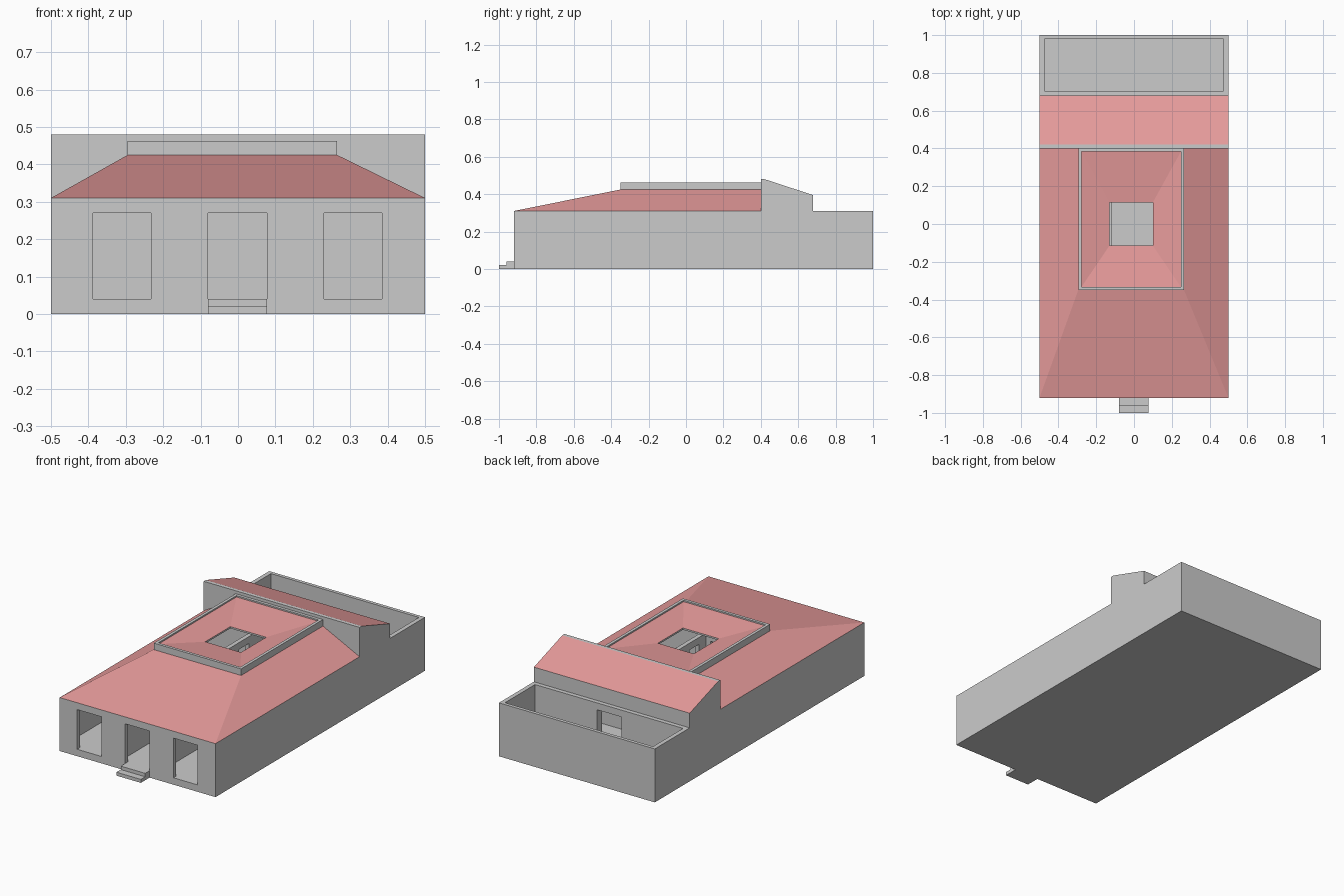
import bpy

if "Cube" in bpy.data.objects:
    bpy.data.objects.remove(bpy.data.objects["Cube"])

red = bpy.data.materials.new("roof_tile")
red.diffuse_color = (0.8, 0.33, 0.33, 1)
red.use_nodes = True
red.node_tree.nodes["Principled BSDF"].inputs["Base Color"].default_value = red.diffuse_color
grey = bpy.data.materials.new("plaster")
grey.diffuse_color = (0.8, 0.8, 0.8, 1)
grey.use_nodes = True
grey.node_tree.nodes["Principled BSDF"].inputs["Base Color"].default_value = grey.diffuse_color


def make(name, verts, faces, red_faces=()):
    me = bpy.data.meshes.new(name)
    me.from_pydata(verts, [], faces)
    if red_faces:
        me.materials.append(grey)
        me.materials.append(red)
        for i in red_faces:
            me.polygons[i].material_index = 1
    ob = bpy.data.objects.new(name, me)
    bpy.context.collection.objects.link(ob)
    return ob


def prism(name, pts, a, b, axis, red_sides=()):
    """Extrude a profile of (u, z) points from a to b along axis."""
    n = len(pts)
    place = (lambda u, z, t: (u, t, z)) if axis == "y" else (lambda u, z, t: (t, u, z))
    verts = [place(u, z, t) for t in (a, b) for u, z in pts]
    if axis == "y":
        sides = [(i, i + n, (i + 1) % n + n, (i + 1) % n) for i in range(n)]
        caps = [tuple(range(n)), tuple(range(2 * n - 1, n - 1, -1))]
    else:
        sides = [(i, (i + 1) % n, (i + 1) % n + n, i + n) for i in range(n)]
        caps = [tuple(range(n - 1, -1, -1)), tuple(range(n, 2 * n))]
    ob = make(name, verts, sides + caps, red_sides)
    # consistent outward normals whatever the profile direction
    import bmesh
    bm = bmesh.new()
    bm.from_mesh(ob.data)
    bmesh.ops.recalc_face_normals(bm, faces=bm.faces)
    bm.to_mesh(ob.data)
    bm.free()
    return ob


def wall(name, u0, u1, a, b, axis, openings=()):
    """Wall standing on the floor, with doorways cut up from floor level."""
    pts = [(u0, FLOOR)]
    for l, r in openings:
        pts += [(l, FLOOR), (l, HEAD), (r, HEAD), (r, FLOOR)]
    pts += [(u1, FLOOR), (u1, TOP), (u0, TOP)]
    return prism(name, pts, a, b, axis)


def box(name, x0, x1, y0, y1, z0, z1):
    return prism(name, [(x0, z0), (x1, z0), (x1, z1), (x0, z1)], y0, y1, "y")


FLOOR, HEAD, TOP = 0.04, 0.27, 0.31
DOOR = (-0.08, 0.077)

# Floor slab and entrance steps
box("floor_slab", -0.5, 0.5, -0.92, 1, 0, FLOOR)
box("lower_step", *DOOR, -1, -0.96, 0, 0.02)
box("upper_step", *DOOR, -0.96, -0.92, 0, 0.04)

# Outer walls
wall("front_wall", -0.5, 0.5, -0.92, -0.895, "y", [(-0.388, -0.232), DOOR, (0.23, 0.385)])
wall("left_wall", -0.895, 0.98, -0.5, -0.475, "x")
wall("right_wall", -0.895, 0.98, 0.475, 0.5, "x")
wall("garden_back_wall", -0.5, 0.5, 0.98, 1, "y")
wall("garden_door_wall", -0.475, 0.475, 0.66, 0.705, "y", [DOOR])

# Inner partitions around the courtyard
wall("front_cross_wall", -0.475, 0.475, -0.36, -0.335, "y", [DOOR])
wall("rear_cross_wall", -0.475, 0.475, 0.4, 0.425, "y", [DOOR])
doors = [(-0.27, -0.18), (-0.15, -0.06), (0.06, 0.15), (0.18, 0.27)]
wall("left_partition", -0.895, 0.4, -0.145, -0.12, "x", doors)
wall("right_partition", -0.895, 0.4, 0.105, 0.13, "x", doors)

# Raised rear hall with a lean-to tiled roof
prism("rear_hall_roof", [(0.4, 0.31), (0.4, 0.48), (0.42, 0.48), (0.68, 0.395), (0.68, 0.31)],
      -0.5, 0.5, "x", red_sides=(2,))

# Main hipped roof
X0, X1, Y0, Y1 = -0.295, 0.265, -0.35, 0.4
hip = make("main_roof",
           [(-0.5, -0.92, TOP), (0.5, -0.92, TOP), (0.5, Y1, TOP), (-0.5, Y1, TOP),
            (X0, Y0, 0.425), (X1, Y0, 0.425), (X1, Y1, 0.425), (X0, Y1, 0.425)],
           [(0, 1, 5, 4), (1, 2, 6, 5), (3, 0, 4, 7)], red_faces=(0, 1, 2))
thick = hip.modifiers.new("thickness", "SOLIDIFY")
thick.thickness = 0.008
thick.offset = -1


# Courtyard parapet with roof sloping inward to the open skylight
def ring(x0, x1, y0, y1, z):
    return [(x0, y0, z), (x1, y0, z), (x1, y1, z), (x0, y1, z)]


outer = (X0, X1, Y0, Y1)
inner = (-0.278, 0.248, -0.333, 0.383)
hole = (-0.13, 0.1, -0.115, 0.115)
rings = [(outer, 0.415), (outer, 0.463), (inner, 0.463), (inner, 0.455),
         (hole, 0.425), (hole, 0.415)]
verts = [v for r, z in rings for v in ring(*r, z)]
n = len(rings)
faces = [(4 * k + i, 4 * k + (i + 1) % 4, 4 * ((k + 1) % n) + (i + 1) % 4, 4 * ((k + 1) % n) + i)
         for k in range(n) for i in range(4)]
make("courtyard_roof", verts, faces, red_faces=range(12, 16))
